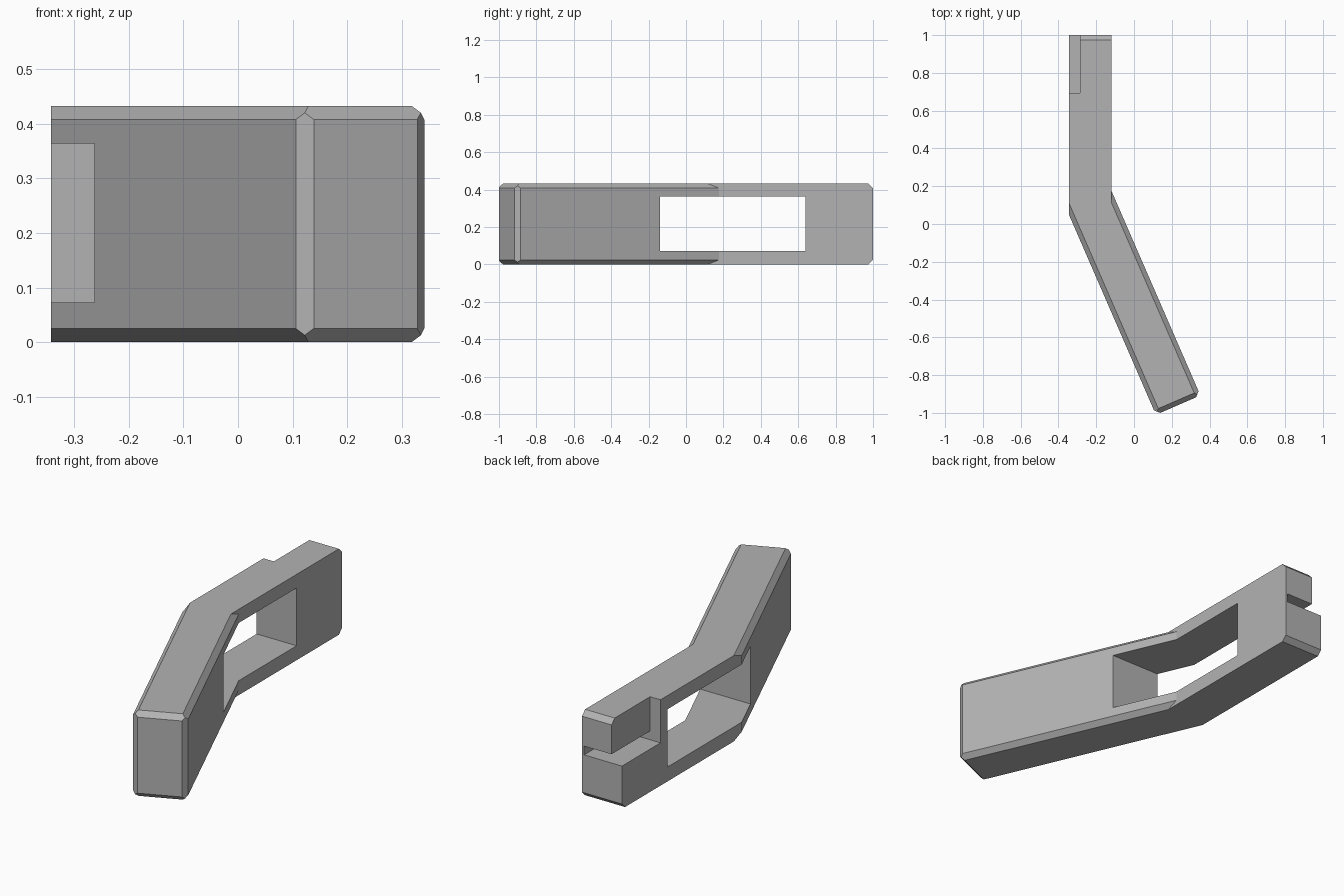
import bpy, bmesh, math
from mathutils import Vector

if "Cube" in bpy.data.objects:
    bpy.data.objects.remove(bpy.data.objects["Cube"])

HEIGHT, C = 0.433, 0.025            # body height and chamfer size
LEFT, RIGHT, BACK = -0.343, -0.12, 1.0
ANGLE = math.radians(23.5)          # bend of the arm
A = Vector((0.116, -1.01))          # outer left corner of the arm tip
WIDTH = 0.257
ACROSS = Vector((math.cos(ANGLE), math.sin(ANGLE)))
ALONG = Vector((-math.sin(ANGLE), math.cos(ANGLE)))

grey = bpy.data.materials.new("grey")
grey.diffuse_color = (0.45, 0.45, 0.45, 1)
grey.use_nodes = True
grey.node_tree.nodes["Principled BSDF"].inputs["Base Color"].default_value = grey.diffuse_color


def arm_point(u, v):
    return A + ACROSS * u + ALONG * v


def outline(i):
    """Body outline with the arm sides and both ends inset by i."""
    j = max(i, C - i)
    left_bend = arm_point(i, 0)
    right_bend = arm_point(WIDTH - i, 0)
    left_y = left_bend.y + (left_bend.x - LEFT) / math.tan(ANGLE)
    right_y = right_bend.y + (right_bend.x - RIGHT) / math.tan(ANGLE)
    return [(RIGHT, BACK - i), (LEFT, BACK - i), (LEFT, left_y),
            arm_point(i, j), arm_point(j, i),
            arm_point(WIDTH - j, i), arm_point(WIDTH - i, j), (RIGHT, right_y)]


# Bent body lofted through stacked outlines
bm = bmesh.new()
levels = [(0, C), (C / 2, C / 2), (C, 0)]
levels = levels[::-1] + [(HEIGHT - z, i) for z, i in
                         [(C, 0), (C / 2, C / 2), (0, C)]]
rings = []
for z, i in [(0, C), (C / 2, C / 2), (C, 0)] + levels[3:]:
    rings.append([bm.verts.new((p[0], p[1], z)) for p in outline(i)])
for lower, upper in zip(rings, rings[1:]):
    for k in range(8):
        n = (k + 1) % 8
        bm.faces.new((lower[k], lower[n], upper[n], upper[k]))
bm.faces.new(rings[0][::-1])
bm.faces.new(rings[-1])
bmesh.ops.remove_doubles(bm, verts=bm.verts, dist=0.0005)
bmesh.ops.dissolve_limit(bm, angle_limit=0.01, verts=bm.verts, edges=bm.edges)
bmesh.ops.recalc_face_normals(bm, faces=bm.faces)
mesh = bpy.data.meshes.new("bent_body")
bm.to_mesh(mesh)
bm.free()
body = bpy.data.objects.new("bent_body", mesh)
bpy.context.collection.objects.link(body)
mesh.materials.append(grey)


def cut(name, lo, hi):
    """Subtract a box from the body."""
    lo, hi = Vector(lo), Vector(hi)
    bpy.ops.mesh.primitive_cube_add(size=1, location=(lo + hi) / 2)
    box = bpy.context.object
    box.name = name
    box.scale = hi - lo
    box.hide_render = True
    box.data.materials.append(grey)
    mod = body.modifiers.new(name, 'BOOLEAN')
    mod.operation, mod.solver, mod.object = 'DIFFERENCE', 'EXACT', box
    bpy.context.view_layer.objects.active = body
    bpy.ops.object.modifier_apply(modifier=name)
    bpy.data.objects.remove(box)


# Window through the bend, side notch and slot at the straight end
cut("window_cutter", (-0.6, -0.138, 0.073), (0.4, 0.638, 0.364))
cut("notch_cutter", (-0.6, 0.693, 0.216), (-0.285, 1.2, 0.6))
cut("slot_cutter", (-0.6, 0.693, 0.216), (-0.132, 1.2, 0.26))
